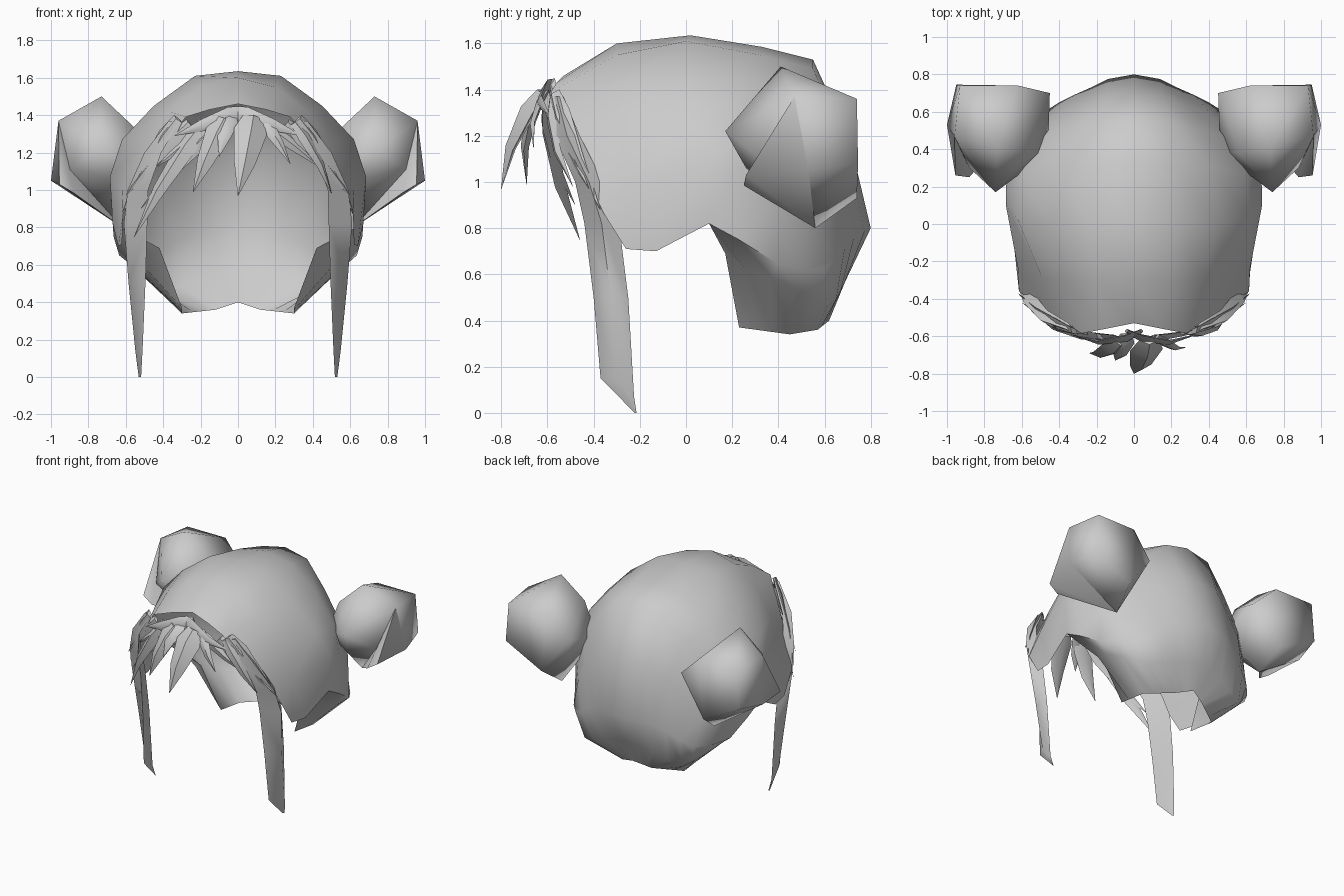
import bpy, bmesh, math
from mathutils import Vector

if "Cube" in bpy.data.objects:
    bpy.data.objects.remove(bpy.data.objects["Cube"])

hair = bpy.data.materials.new("hair_grey")
hair.diffuse_color = (0.6, 0.6, 0.6, 1)
hair.use_nodes = True
hair.node_tree.nodes["Principled BSDF"].inputs["Base Color"].default_value = hair.diffuse_color


def finish(name, bm, angle, outward=True):
    """Turn a bmesh into a smooth shaded object."""
    bmesh.ops.remove_doubles(bm, verts=bm.verts, dist=0.0005)
    if outward:
        bmesh.ops.recalc_face_normals(bm, faces=bm.faces)
    mesh = bpy.data.meshes.new(name)
    bm.to_mesh(mesh)
    bm.free()
    mesh.materials.append(hair)
    ob = bpy.data.objects.new(name, mesh)
    bpy.context.collection.objects.link(ob)
    bpy.ops.object.select_all(action='DESELECT')
    ob.select_set(True)
    bpy.context.view_layer.objects.active = ob
    bpy.ops.object.shade_smooth_by_angle(angle=math.radians(angle))
    return ob


def mirror(p, s):
    return Vector((p[0] * s, p[1], p[2]))


def grid(bm, rows, s):
    """Skin neighbouring rows of points, on side s (1 right, -1 left)."""
    vs = [[bm.verts.new(mirror(p, s)) for p in r] for r in rows]
    for a, b in zip(vs, vs[1:]):
        for i in range(len(a) - 1):
            q = [a[i], b[i], b[i + 1], a[i + 1]]
            bm.faces.new(q if s < 0 else q[::-1])


def along(pts, t):
    """Point at fraction t of a polyline."""
    f = t * (len(pts) - 1)
    i = min(int(f), len(pts) - 2)
    return Vector(pts[i]).lerp(Vector(pts[i + 1]), f - i)


# Cap: half arches from the centre line down to the side, front to back
arches = [
    [(0, -.53, 1.46), (.15, -.56, 1.43), (.28, -.585, 1.39), (.45, -.48, 1.14), (.615, -.36, .87), (.62, -.26, .71)],
    [(0, -.30, 1.60), (.20, -.30, 1.55), (.37, -.30, 1.42), (.49, -.29, 1.25), (.62, -.24, 1.0), (.64, -.13, .70)],
    [(0, .02, 1.635), (.23, 0, 1.61), (.45, 0, 1.45), (.62, .02, 1.27), (.685, .10, 1.07), (.67, .10, .82)],
    [(0, .33, 1.585), (.21, .32, 1.55), (.43, .30, 1.41), (.60, .27, 1.22), (.685, .20, 1.05), (.665, .23, .75)],
    [(0, .55, 1.53), (.18, .55, 1.49), (.36, .50, 1.33), (.52, .46, 1.14), (.61, .41, .95), (.635, .39, .65)],
    [(0, .71, 1.18), (.15, .69, 1.17), (.29, .63, 1.09), (.42, .58, .98), (.51, .53, .82), (.56, .51, .62)],
    [(0, .80, .80), (.14, .775, .79), (.23, .73, .77), (.32, .69, .73), (.40, .65, .67), (.48, .60, .62)],
]
# Nape: hangs from the cap's rear rim and tucks in around the neck
rim = arches[6] + [arches[k][5] for k in (5, 4, 3, 2)]
middle = [(0, .69, .57), (.1, .685, .56), (.2, .67, .53), (.3, .65, .49), (.40, .61, .46),
          (.46, .56, .50), (.51, .48, .54), (.56, .37, .59), (.53, .26, .62), (.42, .17, .69)]
hem_path = [(0, .62, .40), (.12, .57, .36), (.30, .45, .34), (.30, .23, .37)]
hem = [along(hem_path, i / 9) for i in range(10)]
bm = bmesh.new()
for s in (1, -1):
    grid(bm, arches, s)
    grid(bm, [rim, middle, hem], s)
finish("hair_cap", bm, 60, outward=False)

# Buns: faceted lumps on both sides, each with a thin flap along its outer front
bun = [(.73, .41, 1.50), (.96, .47, 1.37), (1.0, .53, 1.05), (.95, .745, 1.08),
       (.93, .74, 1.36), (.62, .74, 1.36), (.45, .70, 1.2), (.46, .38, 1.1), (.74, .17, 1.22),
       (.62, .56, .80), (.56, .38, 1.34), (.66, .74, .93), (.70, .26, 1.06), (.88, .30, 1.12)]
flap = [(.955, .26, 1.03), (.88, .25, .985), (1.0, .53, 1.05), (.62, .56, .80), (.96, .47, 1.37)]
for s, side in ((1, "right"), (-1, "left")):
    for name, pts in (("bun", bun), ("bun_flap", flap)):
        bm = bmesh.new()
        vs = [bm.verts.new(mirror(p, s)) for p in pts]
        bmesh.ops.convex_hull(bm, input=vs)
        finish(f"{side}_{name}", bm, 70)


def loft(bm, rings):
    """Skin closed rings of points and cap both ends."""
    vs = [[bm.verts.new(p) for p in r] for r in rings]
    n = len(vs[0])
    for a, b in zip(vs, vs[1:]):
        for i in range(n):
            j = (i + 1) % n
            bm.faces.new((a[i], a[j], b[j], b[i]))
    bm.faces.new(vs[0])
    bm.faces.new(vs[-1])


# Long side locks: z, x range, y range; each section is a V folded along its outer edge
lock = [(1.37, .31, .37, -.59, -.53), (1.2, .41, .50, -.57, -.46), (1.0, .48, .59, -.48, -.36),
        (.82, .485, .61, -.44, -.29), (.5, .495, .585, -.40, -.25), (.15, .51, .55, -.37, -.225),
        (.0, .518, .524, -.222, -.214)]
for s, side in ((1, "right"), (-1, "left")):
    bm = bmesh.new()
    rings = []
    for z, x0, x1, y0, y1 in lock:
        xm, ym = (x0 + x1) / 2, (y0 + y1) / 2
        slant = .08 if z == .15 else 0
        rings.append([mirror(p, s) for p in
                      ((x0, y0, z), (x1, ym, z), (xm + .01, y1, z - slant),
                       (x0 + (x1 - x0) * .3, ym, z))])
    loft(bm, rings)
    finish(side + "_side_lock", bm, 60)


def strand(name, root, tip, width, sag=.04):
    """Tapering blade of hair that bulges outward on its way to the tip."""
    root, tip = Vector(root), Vector(tip)
    d = (tip - root).normalized()
    out = Vector((root.x + tip.x, root.y + tip.y, 0)).normalized()
    out = (out - d * out.dot(d)).normalized()
    side = d.cross(out)
    rings = []
    for t, w in ((0, .6), (.2, 1), (.6, .65), (1, .02)):
        c = root.lerp(tip, t) + out * sag * math.sin(t * math.pi)
        rings.append([c + side * w * width / 2, c + out * w * width * .25,
                      c - side * w * width / 2, c - out * w * width * .15])
    bm = bmesh.new()
    loft(bm, rings)
    finish(name, bm, 50)


# Fringe: centre spikes
centre = [((.08, -.62, 1.39), (0, -.80, .97), .18), ((-.07, -.63, 1.38), (-.24, -.69, .99), .14),
          ((-.04, -.59, 1.40), (-.10, -.73, 1.18), .11), ((.12, -.60, 1.39), (.28, -.66, 1.14), .08)]
for i, (r, t, w) in enumerate(centre):
    strand(f"fringe_spike_{i + 1}", r, t, w, .03)

# Fringe: short strands lying sideways under the cap's front edge, then sweeps to the temples
sweep = [((-.04, -.57, 1.42), (.34, -.59, 1.29), .10), ((.10, -.60, 1.38), (.44, -.53, 1.12), .08),
         ((.32, -.57, 1.38), (.62, -.37, .88), .12), ((.26, -.58, 1.36), (.60, -.42, .97), .09)]
for s, side in ((1, "right"), (-1, "left")):
    for i, (r, t, w) in enumerate(sweep):
        strand(f"{side}_swept_strand_{i + 1}", mirror(r, s), mirror(t, s), w, .05 if i == 0 else .02)
strand("left_long_strand", (-.18, -.60, 1.36), (-.555, -.46, .75), .12)
strand("left_thin_strand", (-.10, -.61, 1.35), (-.52, -.48, .90), .09)
strand("right_long_strand", (.30, -.58, 1.36), (.50, -.49, .98), .08)
